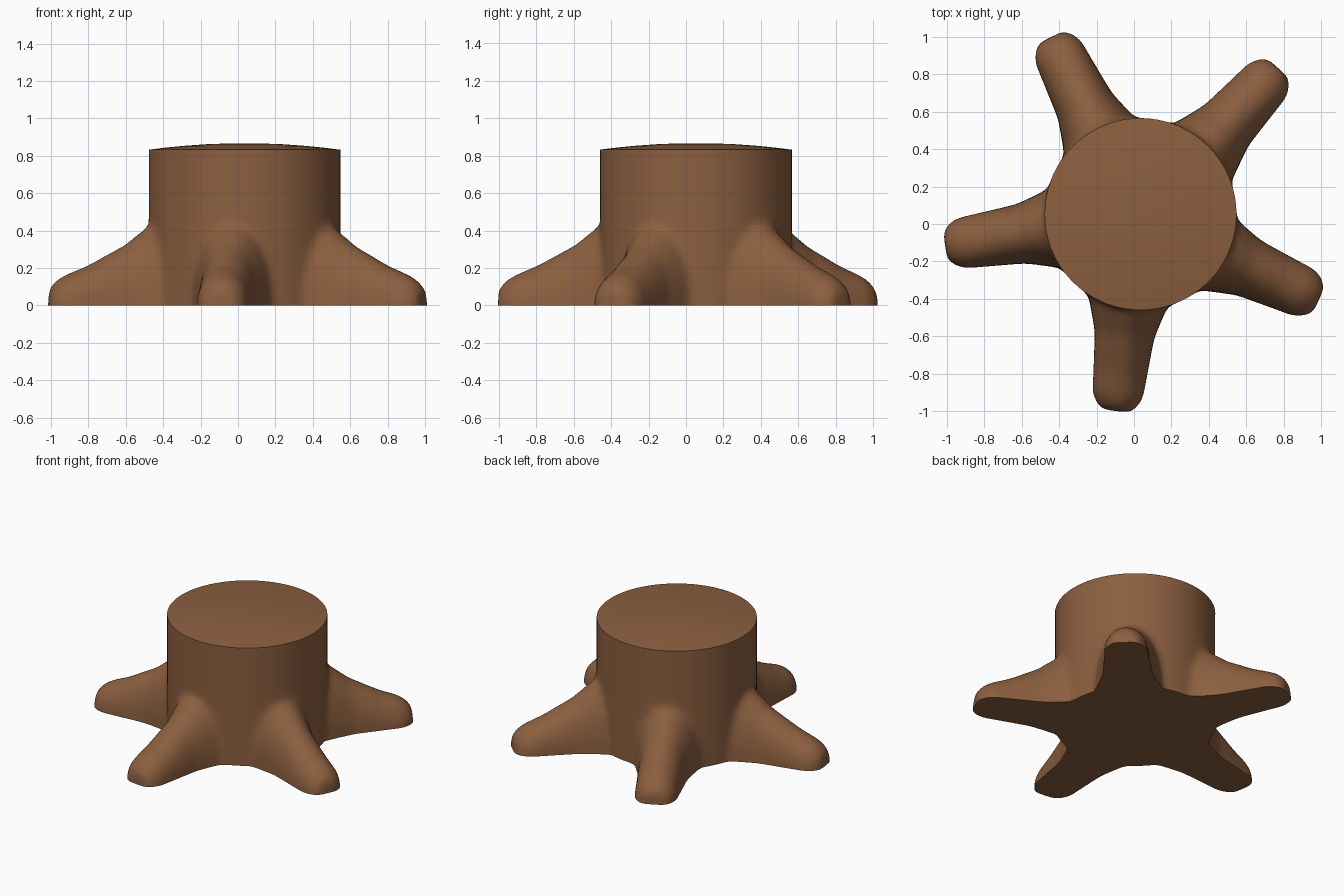
import bpy, bmesh, math
from mathutils import Vector

cube = bpy.data.objects.get("Cube")
if cube:
    bpy.data.objects.remove(cube, do_unlink=True)

bark = bpy.data.materials.new("brown bark")
bark.use_nodes = True
colour = (0.26, 0.115, 0.05, 1)
bark.diffuse_color = colour
bark.node_tree.nodes["Principled BSDF"].inputs["Base Color"].default_value = colour

CENTRE = Vector((0.035, 0.053, 0))
RADIUS = 0.513
RIM = 0.832
DEPTH = -0.25     # everything runs below ground, then is cut flat


def add_object(name, bm):
    mesh = bpy.data.meshes.new(name)
    bmesh.ops.recalc_face_normals(bm, faces=bm.faces)
    bm.to_mesh(mesh)
    bm.free()
    mesh.materials.append(bark)
    obj = bpy.data.objects.new(name, mesh)
    bpy.context.collection.objects.link(obj)
    return obj


def loft(bm, rings):
    """Skin a row of closed rings and cap both ends."""
    rows = [[bm.verts.new(p) for p in ring] for ring in rings]
    n = len(rows[0])
    for a, b in zip(rows, rows[1:]):
        for i in range(n):
            j = (i + 1) % n
            bm.faces.new((a[i], a[j], b[j], b[i]))
    bm.faces.new(rows[0])
    bm.faces.new(rows[-1])


def circle(radius, z, n=72):
    return [CENTRE + Vector((radius * math.cos(math.tau * i / n),
                             radius * math.sin(math.tau * i / n), z)) for i in range(n)]


# Root stations: distance back from the tip, half width, height
STATIONS = [(-0.01, 0.075, 0.09), (0.03, 0.115, 0.135), (0.08, 0.137, 0.165), (0.2, 0.145, 0.215),
            (0.4, 0.16, 0.325), (0.52, 0.195, 0.42), (0.6, 0.22, 0.47), (0.75, 0.22, 0.49)]


def root(bm, tip, base):
    tip, base = Vector((*tip, 0)), Vector((*base, 0))
    back = (base - tip).normalized()
    side = Vector((-back.y, back.x, 0))
    rings = []
    for d, w, h in STATIONS:
        origin = tip + back * d
        arch = [(w * math.cos(t), h * math.sin(t) ** 0.9 if 0 < t < 3.14 else 0)
                for t in (math.pi * k / 14 for k in range(15))]
        outline = arch + [(-w, DEPTH), (w, DEPTH)]
        rings.append([origin + side * x + Vector((0, 0, z)) for x, z in outline])
    loft(bm, rings)


# Rough stump: trunk and five roots overlapping
bm = bmesh.new()
loft(bm, [circle(RADIUS, DEPTH), circle(RADIUS, 1.05)])
for tip, base in [((-0.44, 0.99), (-0.19, 0.485)),
                  ((0.765, 0.825), (0.365, 0.385)),
                  ((0.98, -0.40), (0.46, -0.165)),
                  ((-0.095, -0.99), (-0.03, -0.41)),
                  ((-1.0, -0.115), (-0.43, -0.025))]:
    root(bm, tip, base)
rough = add_object("rough_stump", bm)

# Fuse the parts and soften the joins
remesh = rough.modifiers.new("fuse", 'REMESH')
remesh.mode = 'VOXEL'
remesh.voxel_size = 0.02
soften = rough.modifiers.new("soften", 'SMOOTH')
soften.factor = 0.5
soften.iterations = 14
bpy.context.view_layer.update()
fused = bpy.data.meshes.new_from_object(
    rough.evaluated_get(bpy.context.evaluated_depsgraph_get()))
bpy.data.objects.remove(rough, do_unlink=True)

# Cut flat at the ground and at the rim, and close the underside
bm = bmesh.new()
bm.from_mesh(fused)
for z, normal in ((0, (0, 0, -1)), (RIM, (0, 0, 1))):
    bmesh.ops.bisect_plane(bm, geom=bm.verts[:] + bm.edges[:] + bm.faces[:],
                           plane_co=(0, 0, z), plane_no=normal, clear_outer=True)
ground = [e for e in bm.edges if e.is_boundary and all(abs(v.co.z) < 0.001 for v in e.verts)]
bmesh.ops.edgenet_fill(bm, edges=ground)
stump = add_object("trunk_and_roots", bm)
bpy.data.meshes.remove(fused)

# Slightly domed cut top
bm = bmesh.new()
loft(bm, [circle(RADIUS * f, RIM + 0.035 * (1 - f * f)) for f in (1, 0.85, 0.65, 0.4, 0.15)])
top = add_object("cut_top", bm)

for obj in (stump, top):
    bpy.ops.object.select_all(action='DESELECT')
    obj.select_set(True)
    bpy.context.view_layer.objects.active = obj
    bpy.ops.object.shade_smooth_by_angle(angle=math.radians(40))
